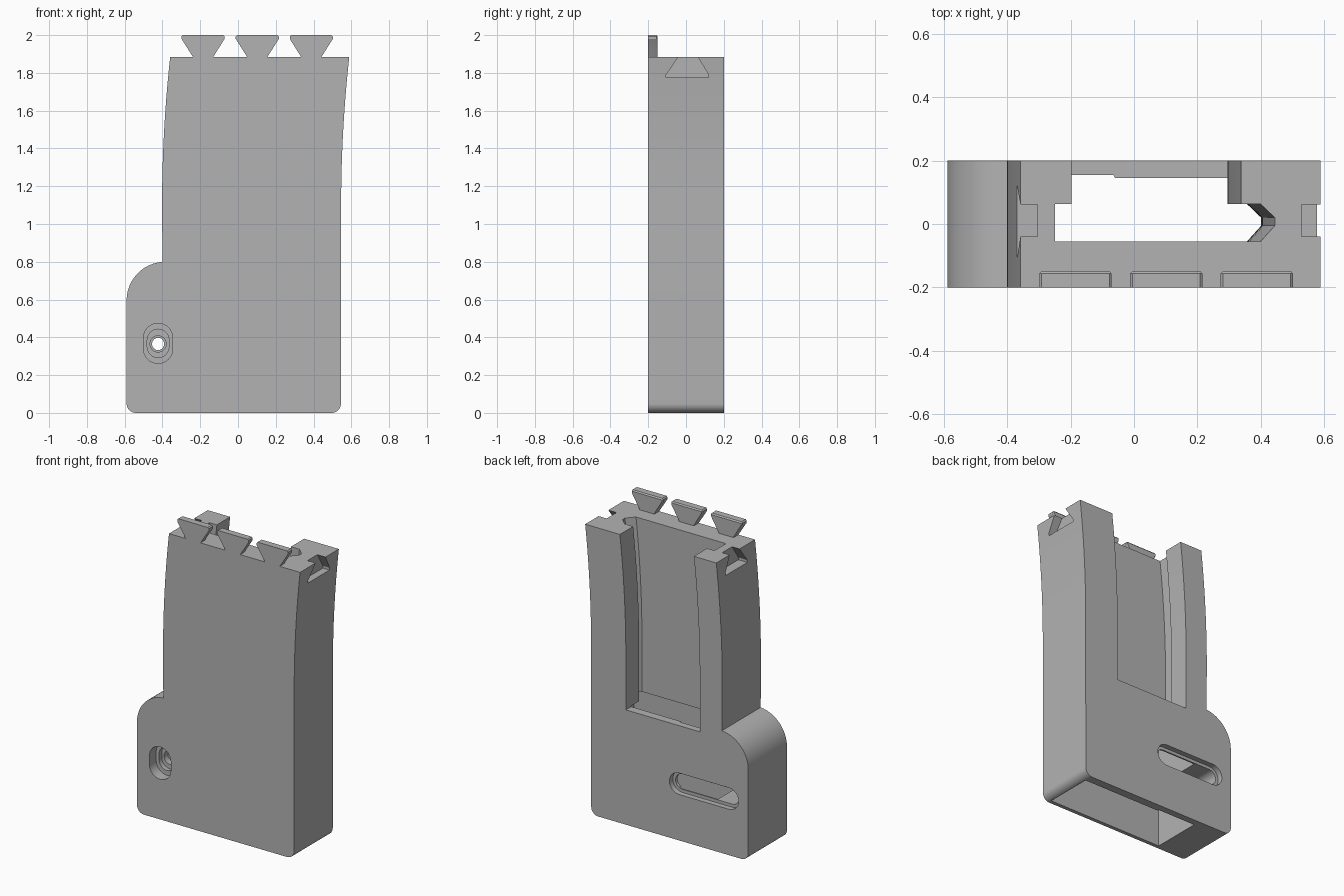
import bpy, bmesh, math
from mathutils import Vector

if "Cube" in bpy.data.objects:
    bpy.data.objects.remove(bpy.data.objects["Cube"], do_unlink=True)

TOP = 1.885
grey = bpy.data.materials.new("plain grey")
grey.use_nodes = True
grey.diffuse_color = (0.45, 0.45, 0.45, 1)
grey.node_tree.nodes["Principled BSDF"].inputs["Base Color"].default_value = (0.45, 0.45, 0.45, 1)


def lean(z):
    """Sideways drift of the curved upper body, zero at the top."""
    return 0.043 * (max(0, z - 1.1) / (TOP - 1.1)) ** 2 - 0.043


def loft(name, rings):
    """Closed solid through rings of equal point count."""
    bm = bmesh.new()
    loops = [[bm.verts.new(p) for p in ring] for ring in rings]
    n = len(loops[0])
    for a, b in zip(loops, loops[1:]):
        for i in range(n):
            j = (i + 1) % n
            bm.faces.new((a[i], a[j], b[j], b[i]))
    bm.faces.new(loops[0][::-1])
    bm.faces.new(loops[-1])
    bmesh.ops.recalc_face_normals(bm, faces=bm.faces)
    mesh = bpy.data.meshes.new(name)
    bm.to_mesh(mesh)
    bm.free()
    mesh.materials.append(grey)
    obj = bpy.data.objects.new(name, mesh)
    bpy.context.collection.objects.link(obj)
    return obj


def prism_y(name, outline, y0, y1):
    return loft(name, [[(x, y, z) for x, z in outline] for y in (y0, y1)])


def sweep_up(name, section, z0, z1, steps=14):
    """Sweep an xy section upward along the lean of the body."""
    heights = [z0] + [1.1 + (z1 - 1.1) * i / steps for i in range(steps + 1)]
    return loft(name, [[(x + lean(z), y, z) for x, y in section] for z in heights])


def arc(cx, cz, r, a0, a1, n=12):
    return [(cx + r * math.cos(math.radians(a0 + (a1 - a0) * i / n)),
             cz + r * math.sin(math.radians(a0 + (a1 - a0) * i / n))) for i in range(n + 1)]


def stadium(cx, cz, w, h):
    r, dx, dz = min(w, h) / 2, max(0, w - h) / 2, max(0, h - w) / 2
    pts = []
    for q, (sx, sz) in enumerate([(1, 1), (-1, 1), (-1, -1), (1, -1)]):
        pts += arc(cx + sx * dx, cz + sz * dz, r, q * 90 + 1, q * 90 + 89, 8)
    return pts


def box(x0, x1, y0, y1):
    return [(x0, y0), (x1, y0), (x1, y1), (x0, y1)]


# Main body silhouette with rounded foot, shoulder and leaning top
levels = [1.1 + (TOP - 1.1) * i / 14 for i in range(15)]
outline = arc(-0.54, 0.05, 0.05, 270, 180) + arc(-0.385, 0.595, 0.205, 180, 94)
outline += [(-0.4, 0.8)]
outline += [(-0.359 + lean(z), z) for z in levels]
outline += [(0.589 + lean(z), z) for z in reversed(levels)]
outline += arc(0.495, 0.05, 0.05, 0, -90)
body = prism_y("body", outline, -0.2, 0.2)

cutters = []

# Curved inner channel with a pointed side, and the open back
channel = [(-0.25, -0.055), (0.4, -0.055), (0.445, -0.005), (0.445, 0.02), (0.4, 0.063), (-0.25, 0.063)]
cutters.append(sweep_up("channel_cutter", channel, 0.6, TOP + 0.1))
cutters.append(sweep_up("back_opening_cutter", box(-0.197, 0.338, 0.0, 0.3), 0.75, TOP + 0.1))

# Hollow lower chamber, open underneath
chamber = [(-0.34, -0.175), (0.5, -0.175), (0.5, 0.145), (-0.06, 0.145), (-0.065, 0.155), (-0.34, 0.155)]
cutters.append(loft("chamber_cutter", [[(x, y, z) for x, y in chamber] for z in (-0.1, 0.755)]))

# Stepped front hole
for name, shape, depth in [
        ("front_recess_cutter", stadium(-0.423, 0.368, 0.155, 0.212), -0.13),
        ("front_step_cutter", stadium(-0.423, 0.368, 0.115, 0.15), -0.1),
        ("front_bore_cutter", stadium(-0.423, 0.365, 0.085, 0.086), -0.06),
        ("through_hole_cutter", stadium(-0.423, 0.365, 0.064, 0.065), 0.1)]:
    cutters.append(prism_y(name, shape, -0.3, depth))

# Long stepped slot in the back
cutters.append(prism_y("back_slot_recess_cutter", stadium(-0.27, 0.37, 0.5, 0.14), 0.165, 0.3))
cutters.append(prism_y("back_slot_cutter", stadium(-0.27, 0.37, 0.46, 0.1), 0.0, 0.29))

# Dovetail sockets in both sides
socket = [(-0.105, 1.775), (0.12, 1.775), (0.12, 1.79), (0.062, TOP), (0.062, 1.95), (-0.04, 1.95),
          (-0.04, TOP), (-0.105, 1.79)]
for side, x0, x1 in (("right", -0.5, -0.305), ("left", 0.53, 0.7)):
    cutters.append(loft(side + "_socket_cutter", [[(x, y, z) for y, z in socket] for x in (x0, x1)]))

for cutter in cutters:
    cutter.hide_render = True
    mod = body.modifiers.new(cutter.name, "BOOLEAN")
    mod.operation = "DIFFERENCE"
    mod.solver = "EXACT"
    mod.object = cutter

# Bake the cuts and drop the cutters
bpy.context.view_layer.update()
result = bpy.data.meshes.new_from_object(body.evaluated_get(bpy.context.evaluated_depsgraph_get()))
body.modifiers.clear()
body.data = result
for cutter in cutters:
    bpy.data.objects.remove(cutter, do_unlink=True)

# Row of dovetail tabs along the front top edge
parts = [body]
for label, cx in (("right", -0.185), ("middle", 0.102), ("left", 0.388)):
    tab = [(cx - 0.05, TOP - 0.01), (cx + 0.05, TOP - 0.01), (cx + 0.054, TOP), (cx + 0.114, 1.98),
           (cx + 0.114, 1.993), (cx + 0.107, 2.0), (cx - 0.107, 2.0), (cx - 0.114, 1.993),
           (cx - 0.114, 1.98), (cx - 0.054, TOP)]
    inner = [(cx + (x - cx) * 0.95, min(z, 1.992)) for x, z in tab]
    parts.append(loft(label + "_tab", [[(x, -0.2, z) for x, z in tab],
                                       [(x, -0.157, z) for x, z in tab],
                                       [(x, -0.15, z) for x, z in inner]]))

# Smooth the curved walls, keep edges crisp
for part in parts:
    bpy.ops.object.select_all(action="DESELECT")
    part.select_set(True)
    bpy.context.view_layer.objects.active = part
    bpy.ops.object.shade_smooth_by_angle(angle=math.radians(25))
